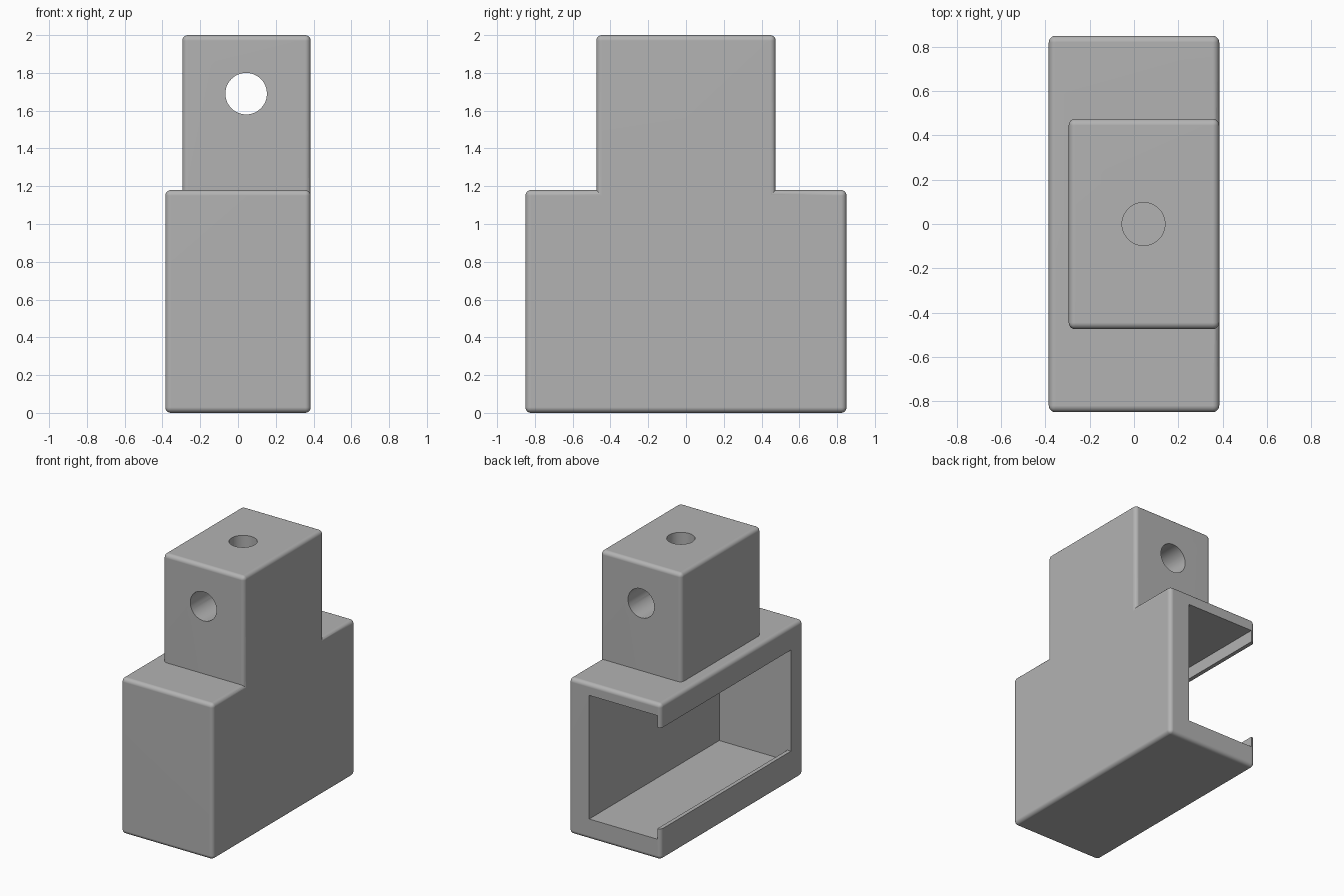
import bpy
import bmesh
import math
from mathutils import Matrix, Vector

old = bpy.data.objects.get("Cube")
if old:
    bpy.data.objects.remove(old, do_unlink=True)

grey = bpy.data.materials.new("plain grey")
grey.use_nodes = True
colour = (0.45, 0.45, 0.45, 1)
grey.diffuse_color = colour
grey.node_tree.nodes["Principled BSDF"].inputs["Base Color"].default_value = colour

ROUND = 0.03


def add_object(name, bm):
    bmesh.ops.recalc_face_normals(bm, faces=bm.faces[:])
    mesh = bpy.data.meshes.new(name)
    bm.to_mesh(mesh)
    bm.free()
    mesh.materials.append(grey)
    obj = bpy.data.objects.new(name, mesh)
    bpy.context.collection.objects.link(obj)
    return obj


def rounded_box(name, low, high, round_bottom=True):
    low, high = Vector(low), Vector(high)
    bm = bmesh.new()
    bmesh.ops.create_cube(bm, size=1)
    for v in bm.verts:
        v.co = (low + high) / 2 + v.co * (high - low)
    edges = [e for e in bm.edges
             if round_bottom or any(v.co.z > low.z + ROUND for v in e.verts)]
    bmesh.ops.bevel(bm, geom=edges, offset=ROUND, segments=5, profile=0.5,
                    affect='EDGES', clamp_overlap=True)
    return add_object(name, bm)


def cylinder(name, radius, depth, matrix):
    bm = bmesh.new()
    bmesh.ops.create_cone(bm, cap_ends=True, segments=48, radius1=radius,
                          radius2=radius, depth=depth, matrix=matrix)
    return add_object(name, bm)


def channel(name, profile, y0, y1):
    # Closed x-z profile pushed along y
    bm = bmesh.new()
    face = bm.faces.new([bm.verts.new((x, y0, z)) for x, z in profile])
    pushed = bmesh.ops.extrude_face_region(bm, geom=[face])["geom"]
    bmesh.ops.translate(bm, vec=(0, y1 - y0, 0),
                        verts=[g for g in pushed if isinstance(g, bmesh.types.BMVert)])
    return add_object(name, bm)


def combine(target, tool, operation):
    tool.hide_render = True
    mod = target.modifiers.new("combine", 'BOOLEAN')
    mod.object = tool
    mod.operation = operation
    mod.solver = 'EXACT'
    bpy.context.view_layer.objects.active = target
    bpy.ops.object.modifier_apply(modifier=mod.name)
    bpy.data.objects.remove(tool, do_unlink=True)


# Wide lower housing with the narrower block rising flush with its left side
body = rounded_box("housing", (-0.385, -0.85, 0), (0.385, 0.85, 1.18))
block = rounded_box("upper_block", (-0.295, -0.475, 1.12), (0.385, 0.475, 2), False)
combine(body, block, 'UNION')

# Cavity open to the back and right, leaving thin lips along the right opening
lip = -0.355
floor, lip_low, lip_high, ceiling = 0.155, 0.235, 1.0, 1.09
profile = [(0.215, floor), (0.215, ceiling), (lip, ceiling), (lip, lip_high),
           (-0.6, lip_high), (-0.6, lip_low), (lip, lip_low), (lip, floor)]
combine(body, channel("cavity_cutter", profile, -0.705, 1.1), 'DIFFERENCE')

# Cross hole front to back, and a hole down from the top
cross = Matrix.Translation((0.043, 0, 1.69)) @ Matrix.Rotation(math.pi / 2, 4, 'X')
combine(body, cylinder("cross_hole_cutter", 0.11, 1.4, cross), 'DIFFERENCE')
down = Matrix.Translation((0.043, 0, 1.55))
combine(body, cylinder("top_hole_cutter", 0.097, 1.1, down), 'DIFFERENCE')

# Smooth rounded edges and holes, crisp cut edges
bpy.ops.object.select_all(action='DESELECT')
body.select_set(True)
bpy.context.view_layer.objects.active = body
bpy.ops.object.shade_smooth_by_angle(angle=math.radians(30))
weighted = body.modifiers.new("flat face normals", 'WEIGHTED_NORMAL')
weighted.keep_sharp = True
